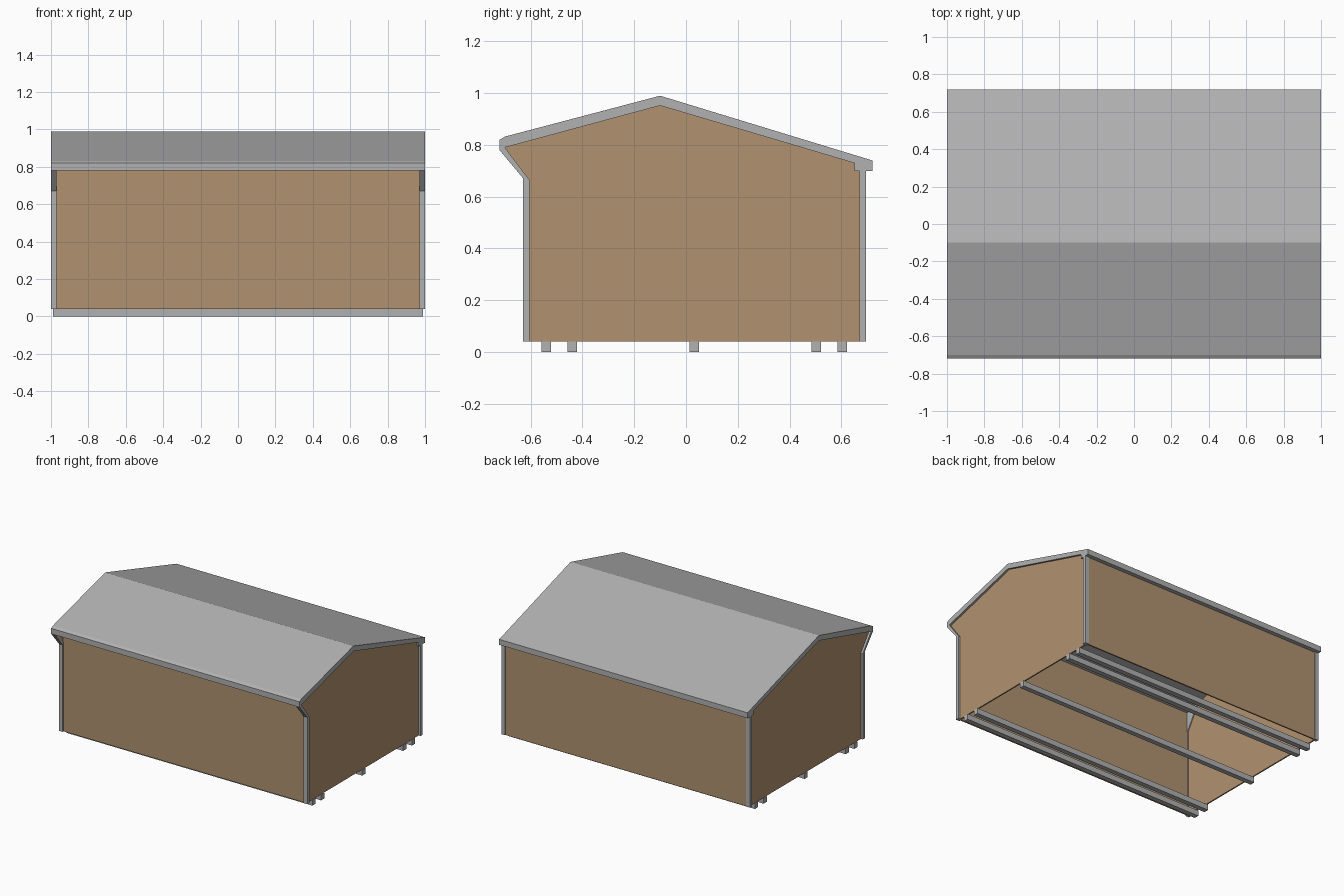
import bpy, bmesh

if "Cube" in bpy.data.objects:
    bpy.data.objects.remove(bpy.data.objects["Cube"])


def material(name, rgb):
    m = bpy.data.materials.new(name)
    m.diffuse_color = (*rgb, 1)
    m.use_nodes = True
    m.node_tree.nodes["Principled BSDF"].inputs["Base Color"].default_value = m.diffuse_color
    return m


GREY = material("grey_metal", (0.44, 0.44, 0.44))
BROWN = material("tan_siding", (0.44, 0.29, 0.16))


def prism(name, profile, x0, x1, mat):
    """Extrude a closed (y, z) profile from x0 to x1."""
    bm = bmesh.new()
    face = bm.faces.new([bm.verts.new((x0, y, z)) for y, z in profile])
    new = bmesh.ops.extrude_face_region(bm, geom=[face])["geom"]
    verts = [v for v in new if isinstance(v, bmesh.types.BMVert)]
    bmesh.ops.translate(bm, verts=verts, vec=(x1 - x0, 0, 0))
    bmesh.ops.recalc_face_normals(bm, faces=bm.faces)
    me = bpy.data.meshes.new(name)
    bm.to_mesh(me)
    bm.free()
    me.materials.append(mat)
    ob = bpy.data.objects.new(name, me)
    bpy.context.collection.objects.link(ob)
    return ob


def box(name, x0, x1, y0, y1, z0, z1, mat):
    return prism(name, [(y0, z0), (y1, z0), (y1, z1), (y0, z1)], x0, x1, mat)


# Roof: asymmetric gable shell with a boxed back eave
prism("roof", [(-0.72, 0.82), (-0.70, 0.832), (-0.10, 0.99), (0.72, 0.74),
               (0.72, 0.70), (0.65, 0.70), (0.65, 0.73), (-0.10, 0.952),
               (-0.70, 0.79), (-0.72, 0.78)], -1, 1, GREY)

# Long walls
box("front_wall", -0.98, 0.98, -0.62, -0.61, 0.04, 0.812, BROWN)
box("back_wall", -0.98, 0.98, 0.68, 0.69, 0.04, 0.715, BROWN)

gable = [(-0.61, 0.04), (0.68, 0.04), (0.68, 0.70), (0.65, 0.70), (0.65, 0.73),
         (-0.10, 0.952), (-0.70, 0.79), (-0.605, 0.665)]

for side, s in (("left", -1), ("right", 1)):
    # Gable wall, set slightly behind the trim
    prism(side + "_gable_wall", gable, s * 0.975, s * 0.985, BROWN)
    # Front corner post with the flared bracket under the eave
    prism(side + "_front_post",
          [(-0.63, 0.04), (-0.605, 0.04), (-0.605, 0.665), (-0.70, 0.79),
           (-0.72, 0.78), (-0.63, 0.672)], s * 0.97, s, GREY)
    # Back corner post
    box(side + "_back_post", s * 0.97, s, 0.67, 0.695, 0.04, 0.71, GREY)
    # Inner gusset plate at the front top corner
    prism(side + "_gusset", [(-0.61, 0.665), (-0.61, 0.813), (-0.50, 0.843)],
          s * 0.968, s * 0.975, GREY)

# Floor runners
for i, y in enumerate((-0.54, -0.44, 0.032, 0.503, 0.604)):
    box(f"runner_{i + 1}", -0.99, 0.99, y - 0.018, y + 0.018, 0, 0.04, GREY)
